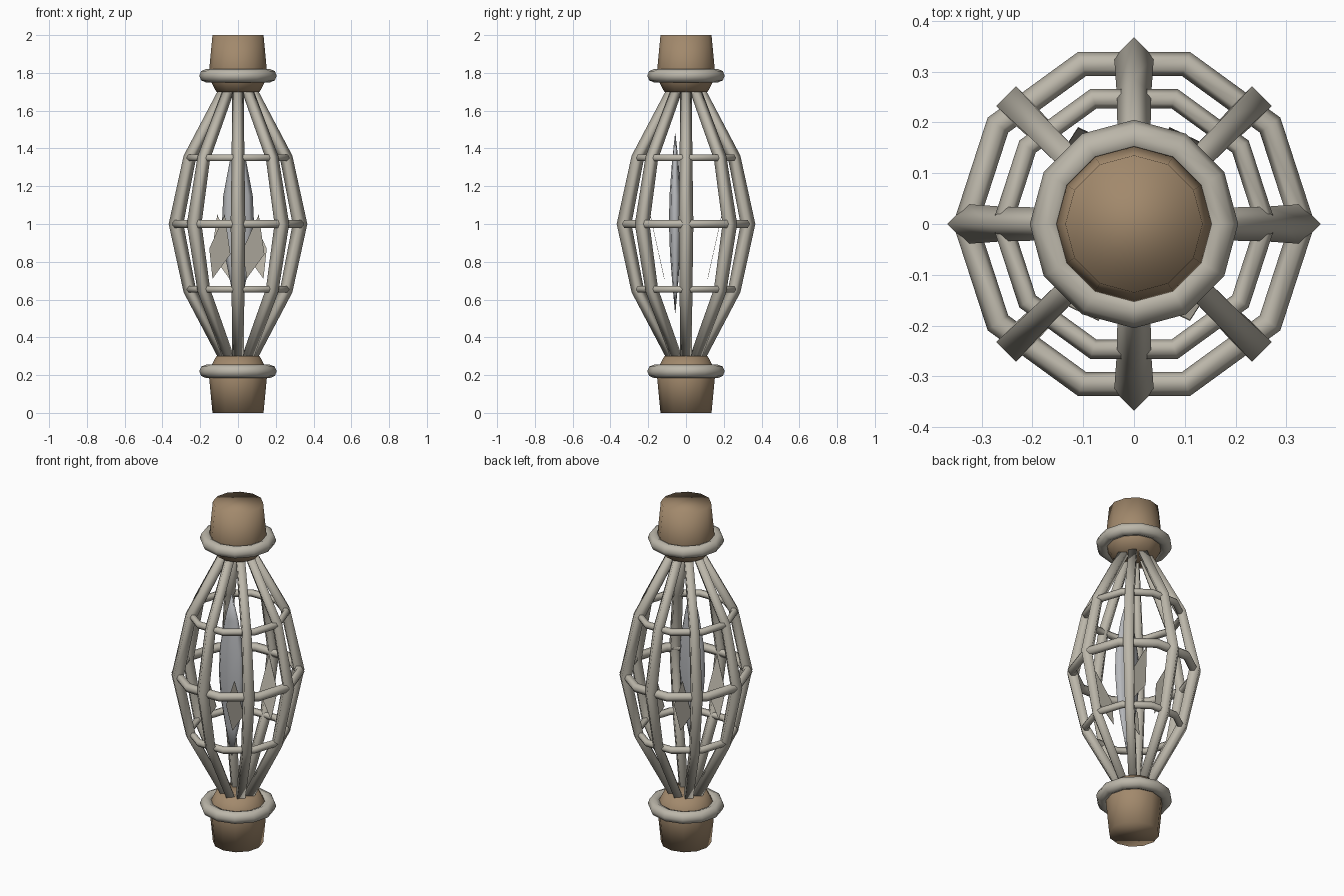
import bpy
from math import sin, cos, pi, tau
from mathutils import Vector

if "Cube" in bpy.data.objects:
    bpy.data.objects.remove(bpy.data.objects["Cube"])


def material(name, rgb):
    m = bpy.data.materials.new(name)
    m.use_nodes = True
    m.diffuse_color = (*rgb, 1)
    m.node_tree.nodes["Principled BSDF"].inputs["Base Color"].default_value = (*rgb, 1)
    return m


BROWN = material("brown wood", (0.36, 0.25, 0.15))
BONE = material("pale bone", (0.50, 0.47, 0.40))
STEEL = material("grey steel", (0.47, 0.48, 0.50))


def make(name, verts, faces, mat, smooth=True):
    me = bpy.data.meshes.new(name)
    me.from_pydata(verts, [], faces)
    me.materials.append(mat)
    me.polygons.foreach_set("use_smooth", [smooth] * len(me.polygons))
    me.update()
    ob = bpy.data.objects.new(name, me)
    bpy.context.collection.objects.link(ob)
    return ob


def loft(name, rings, mat, closed=False):
    """Skin a list of equal-length loops; cap the ends or join them up."""
    n, count = len(rings[0]), len(rings)
    verts = [v for ring in rings for v in ring]
    faces = []
    for i in range(count if closed else count - 1):
        a, b = i * n, (i + 1) % count * n
        faces += [(a + j, a + (j + 1) % n, b + (j + 1) % n, b + j) for j in range(n)]
    if not closed:
        faces += [tuple(reversed(range(n))), tuple(range((count - 1) * n, count * n))]
    return make(name, verts, faces, mat)


def circle(r, z, n, sy=1.0, y=0.0):
    return [(r * cos(tau * k / n), y + sy * r * sin(tau * k / n), z) for k in range(n)]


def hoop(name, major, minor, z, sides, section, squash=1.0):
    rings = []
    for i in range(sides):
        a = tau * i / sides
        ring = []
        for k in range(section):
            t = tau * k / section
            r = major + minor * cos(t)
            ring.append((r * cos(a), r * sin(a), z + squash * minor * sin(t)))
        rings.append(ring)
    return loft(name, rings, BONE, closed=True)


# End caps and their collars, mirrored about mid height
CAP = [(0, 0.135), (0.22, 0.156), (0.30, 0.115)]
loft("bottom_cap", [circle(r, z, 12) for z, r in CAP], BROWN)
loft("top_cap", [circle(r, 2 - z, 12) for z, r in reversed(CAP)], BROWN)
hoop("bottom_collar", 0.17, 0.035, 0.22, 12, 8)
hoop("top_collar", 0.17, 0.035, 1.785, 12, 8)

# Cage hoops
hoop("lower_hoop", 0.259, 0.02, 0.655, 10, 6)
hoop("middle_hoop", 0.331, 0.025, 1.0, 10, 6)
hoop("upper_hoop", 0.259, 0.02, 1.35, 10, 6)

# Eight bent square bars: height, distance from axis, thickness
BAR = [(0.27, 0.06, 0.03), (0.65, 0.256, 0.034), (1.0, 0.328, 0.039),
       (1.35, 0.256, 0.034), (1.73, 0.06, 0.03)]
for i in range(8):
    a = tau * i / 8
    out, side = Vector((cos(a), sin(a), 0)), Vector((-sin(a), cos(a), 0))
    turn = (i % 2) * pi / 4          # diagonal bars show a flat side outwards
    rings = []
    for k, (z, r, t) in enumerate(BAR):
        p, q = BAR[max(k - 1, 0)], BAR[min(k + 1, len(BAR) - 1)]
        along = (out * (q[1] - p[1]) + Vector((0, 0, q[0] - p[0]))).normalized()
        normal = side.cross(along)
        centre = out * r + Vector((0, 0, z))
        rings.append([centre + t * (normal * cos(turn + pi / 2 * s) + side * sin(turn + pi / 2 * s))
                      for s in range(4)])
    loft(f"cage_bar_{i + 1}", rings, BONE)

# Spindle blade, flattened front to back
BLADE = [(0.53, 0.003), (0.7, 0.043), (0.85, 0.072), (1.0, 0.085),
         (1.15, 0.078), (1.33, 0.044), (1.48, 0.003)]
loft("blade", [circle(r, z, 8, 0.39, -0.057) for z, r in BLADE], STEEL)

# Four leaning thin leaves, two in front and two behind
LEAF = [(-0.045, 0.71), (0.05, 0.84), (0.02, 1.05), (-0.062, 0.87)]
for label, s in (("front", 1), ("back", -1)):
    for n, cx in enumerate((-0.09, 0.09)):
        verts = []
        for thick in (-0.001, 0.001):
            for x, z in LEAF:
                y = -0.115 - (z - 0.71) * 0.22 + thick
                verts.append((s * (cx + x), s * y, z))
        faces = [(0, 1, 2, 3), (7, 6, 5, 4)]
        faces += [(j, j + 4, (j + 1) % 4 + 4, (j + 1) % 4) for j in range(4)]
        make(f"{label}_leaf_{n + 1}", verts, faces, BONE, smooth=False)
